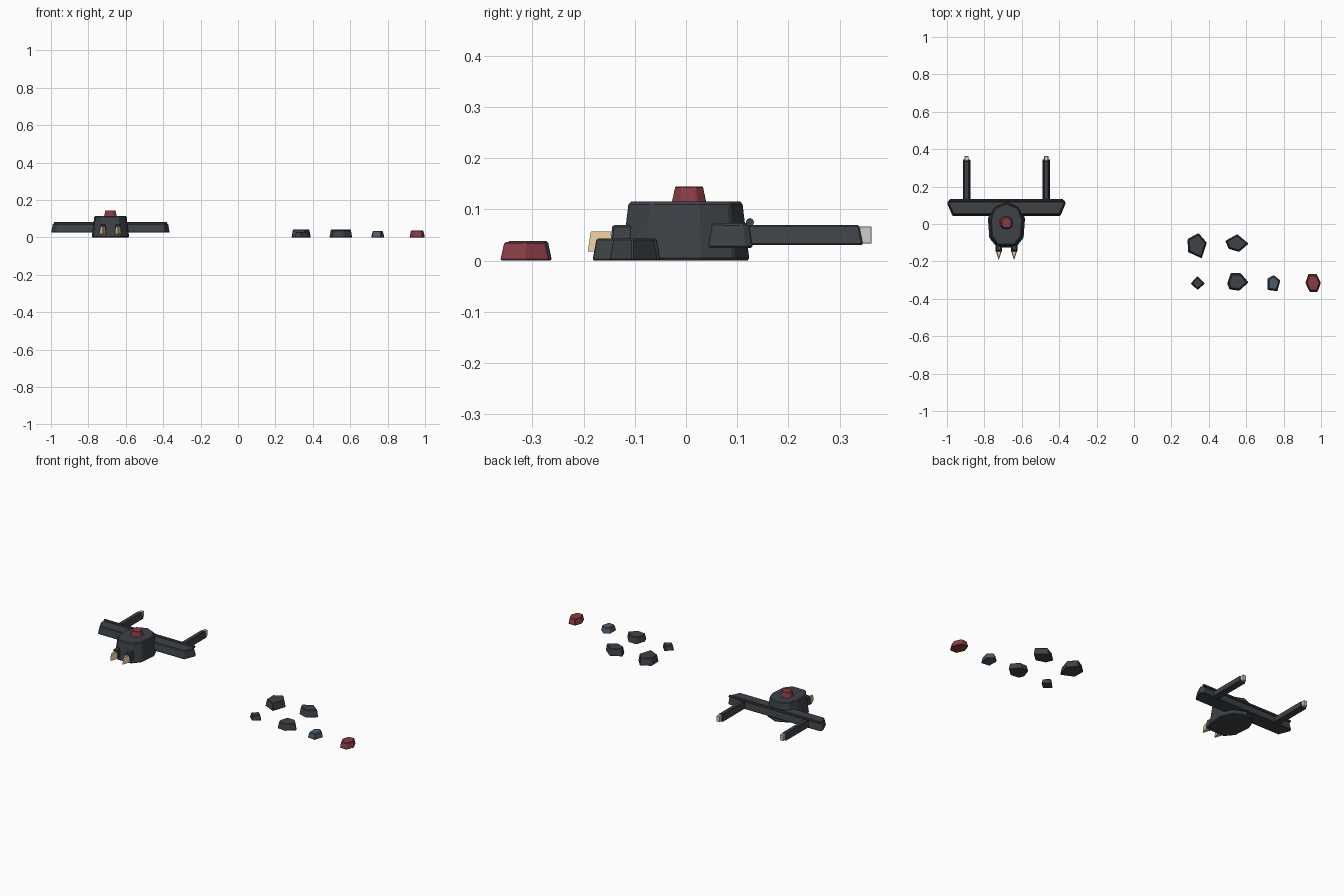
import bpy, bmesh

if "Cube" in bpy.data.objects:
    bpy.data.objects.remove(bpy.data.objects["Cube"])

CX = -0.682  # centre line of the craft


def material(name, rgb):
    m = bpy.data.materials.new(name)
    m.diffuse_color = (*rgb, 1)
    m.use_nodes = True
    m.node_tree.nodes["Principled BSDF"].inputs["Base Color"].default_value = m.diffuse_color
    return m


DARK = material("dark_hull", (0.047, 0.054, 0.062))
RED = material("red", (0.25, 0.045, 0.06))
BLUE = material("slate_blue", (0.075, 0.105, 0.135))
CREAM = material("cream", (0.85, 0.62, 0.35))
PALE = material("pale_grey", (0.62, 0.6, 0.57))


def slab(name, pts, z0, z1, mat, inset=0.01, bevel=0.004):
    """Faceted block: outline at z0, pulled in by inset at z1, chamfered edges."""
    xs, ys = [p[0] for p in pts], [p[1] for p in pts]
    cx, cy = (min(xs) + max(xs)) / 2, (min(ys) + max(ys)) / 2
    sx = 1 - 2 * inset / (max(xs) - min(xs))
    sy = 1 - 2 * inset / (max(ys) - min(ys))
    bm = bmesh.new()
    low = [bm.verts.new((x, y, z0)) for x, y in pts]
    top = [bm.verts.new((cx + (x - cx) * sx, cy + (y - cy) * sy, z1)) for x, y in pts]
    bm.faces.new(low)
    bm.faces.new(top)
    n = len(pts)
    for i in range(n):
        j = (i + 1) % n
        bm.faces.new((low[i], low[j], top[j], top[i]))
    bmesh.ops.recalc_face_normals(bm, faces=bm.faces)
    me = bpy.data.meshes.new(name)
    bm.to_mesh(me)
    bm.free()
    me.materials.append(mat)
    ob = bpy.data.objects.new(name, me)
    bpy.context.collection.objects.link(ob)
    if bevel:
        mod = ob.modifiers.new("chamfer", 'BEVEL')
        mod.width = bevel
        mod.segments = 1
        mod.limit_method = 'ANGLE'
    return ob


def rect(x, y0, y1, w):
    return [(x - w / 2, y0), (x + w / 2, y0), (x + w / 2, y1), (x - w / 2, y1)]


def mirrored(half):
    """Close a right-hand half outline about the craft centre line."""
    right = [(CX + x, y) for x, y in half]
    left = [(CX - x, y) for x, y in reversed(half) if x > 0]
    return right + left


# Hull and cap
hull = mirrored([(0, 0.126), (0.072, 0.095), (0.1, 0.03), (0.092, -0.075), (0.05, -0.126)])
slab("hull", hull, 0, 0.115, DARK, 0.014, 0.005)
cap = mirrored([(0.015, 0.04), (0.034, 0.022), (0.034, -0.011), (0.015, -0.028)])
slab("hull_cap", cap, 0.112, 0.145, RED, 0.007, 0.002)

# Cross wing with rear rail
wing = mirrored([(0.307, 0.131), (0.318, 0.113), (0.29, 0.043)])
slab("wing", wing, 0.025, 0.073, DARK, 0.008)
bpy.ops.mesh.primitive_cylinder_add(vertices=8, radius=0.008, depth=0.605,
                                    location=(CX, 0.125, 0.075), rotation=(0, 1.5708, 0))
rail = bpy.context.object
rail.name = "wing_rail"
rail.data.materials.append(DARK)

# Rear arms, front thrusters
for side, label in ((-1, "left"), (1, "right")):
    ax = CX + side * 0.213
    slab(f"arm_{label}", rect(ax, 0.1, 0.346, 0.042), 0.03, 0.07, DARK, 0.008, 0.003)
    slab(f"arm_tip_{label}", rect(ax, 0.335, 0.363, 0.022), 0.033, 0.067, PALE, 0.001, 0.001)
    tx = CX + side * 0.041
    slab(f"thruster_{label}", rect(tx, -0.149, -0.08, 0.036), 0.02, 0.07, DARK, 0.005)
    flame = [(tx, -0.192), (tx + 0.017, -0.142), (tx - 0.017, -0.142)]
    slab(f"flame_{label}", flame, 0.018, 0.057, CREAM, 0.006, 0)

# Scattered fragments
fragments = [
    ("fragment_large", DARK, 0.043, [(0.286, -0.08), (0.345, -0.048), (0.39, -0.1), (0.362, -0.184), (0.288, -0.15)]),
    ("fragment_wide", DARK, 0.043, [(0.488, -0.09), (0.552, -0.054), (0.613, -0.105), (0.562, -0.15), (0.505, -0.132)]),
    ("fragment_small", DARK, 0.03, [(0.34, -0.278), (0.38, -0.318), (0.34, -0.353), (0.302, -0.318)]),
    ("fragment_round", DARK, 0.038, [(0.498, -0.318), (0.517, -0.262), (0.57, -0.262), (0.613, -0.312), (0.563, -0.357), (0.51, -0.35)]),
    ("fragment_blue", BLUE, 0.034, [(0.712, -0.292), (0.747, -0.272), (0.783, -0.302), (0.767, -0.36), (0.714, -0.353)]),
    ("fragment_red", RED, 0.036, [(0.932, -0.267), (0.977, -0.267), (1.0, -0.315), (0.982, -0.363), (0.938, -0.363), (0.916, -0.315)]),
]
for name, mat, height, outline in fragments:
    slab(name, outline, 0, height, mat, 0.008, 0.003)
